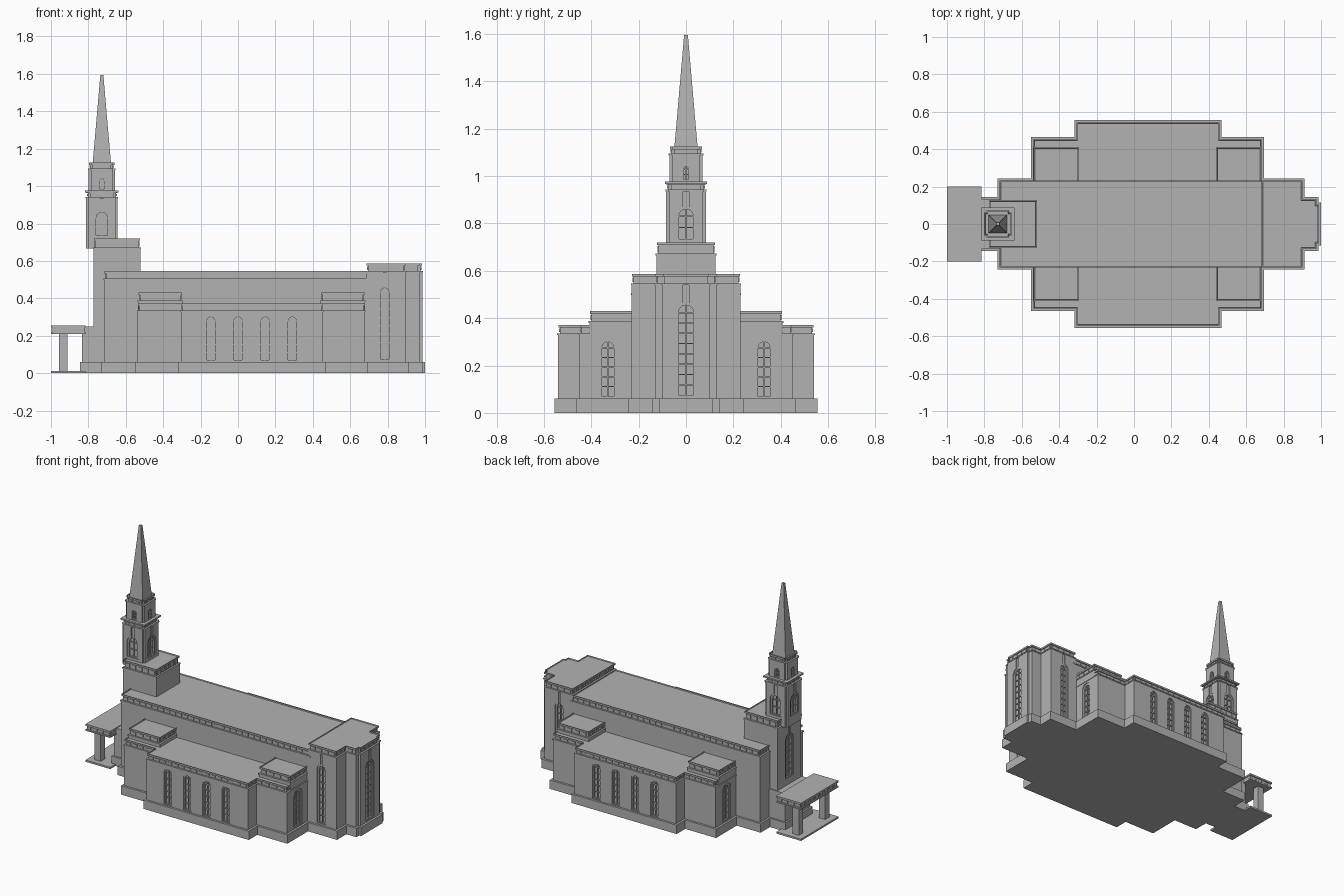
import bpy, bmesh, math
from mathutils import Vector

if "Cube" in bpy.data.objects:
    bpy.data.objects.remove(bpy.data.objects["Cube"])

stone = bpy.data.materials.new("grey stone")
stone.use_nodes = True
GREY = (0.45, 0.45, 0.45, 1)
stone.diffuse_color = GREY
stone.node_tree.nodes["Principled BSDF"].inputs["Base Color"].default_value = GREY


# ---- helpers ----
def finish(bm, name):
    bmesh.ops.recalc_face_normals(bm, faces=bm.faces)
    mesh = bpy.data.meshes.new(name)
    bm.to_mesh(mesh)
    bm.free()
    mesh.materials.append(stone)
    obj = bpy.data.objects.new(name, mesh)
    bpy.context.collection.objects.link(obj)
    return obj


def loft(bm, ring, shift):
    """Closed solid from a ring of points swept along a vector."""
    a = [bm.verts.new(p) for p in ring]
    b = [bm.verts.new(Vector(p) + Vector(shift)) for p in ring]
    bm.faces.new(a[::-1])
    top = bm.faces.new(b)
    for i in range(len(a)):
        j = (i + 1) % len(a)
        bm.faces.new((a[i], a[j], b[j], b[i]))
    return top


def prism(bm, poly, z0, z1):
    return loft(bm, [(x, y, z0) for x, y in poly], (0, 0, z1 - z0))


def rect(x0, x1, y0, y1):
    return [(x0, y0), (x1, y0), (x1, y1), (x0, y1)]


def mirror_y(half):
    """Complete a counter-clockwise outline from its -y half."""
    return half + [(x, -y) for x, y in reversed(half)]


def edges(poly):
    for i, p in enumerate(poly):
        a, b = Vector(p), Vector(poly[(i + 1) % len(poly)])
        d = (b - a).normalized()
        yield a, b, d, Vector((d.y, -d.x))


def offset(poly, dist):
    normals = [e[3] for e in edges(poly)]
    return [tuple(Vector(p) + dist * (normals[i - 1] + normals[i])) for i, p in enumerate(poly)]


def box(name, x0, x1, y0, y1, z0, z1):
    bm = bmesh.new()
    prism(bm, rect(x0, x1, y0, y1), z0, z1)
    return finish(bm, name)


def cornice(name, poly, h, depth, step=0.045):
    """Ledge, frieze with square blocks, and a crown with a raised rim."""
    bm = bmesh.new()
    frieze = offset(poly, -0.009)
    prism(bm, offset(poly, 0.003), h - depth - 0.008, h - depth)
    prism(bm, frieze, h - depth, h - 0.01)
    top = prism(bm, offset(poly, -0.002), h - 0.012, h)
    bmesh.ops.inset_region(bm, faces=[top], thickness=0.014)
    bmesh.ops.inset_region(bm, faces=[top], thickness=0.002)
    bmesh.ops.translate(bm, verts=top.verts, vec=(0, 0, -0.008))
    size = step * 0.32
    for a, b, d, n in edges(frieze):
        count = int((b - a).length / step)
        for k in range(count):
            c = a.lerp(b, (k + 0.5) / count)
            ring = [c - d * size - n * 0.002, c + d * size - n * 0.002,
                    c + d * size + n * 0.005, c - d * size + n * 0.005]
            prism(bm, ring, h - depth + 0.005, h - 0.016)
    finish(bm, name + "_cornice")


def tier(name, poly, z0, h, depth=0.04, plinth=False, step=0.045):
    bm = bmesh.new()
    prism(bm, poly, z0, h - depth)
    wall = finish(bm, name + "_wall")
    cornice(name, poly, h, depth, step)
    if plinth:
        bm = bmesh.new()
        prism(bm, offset(poly, 0.014), 0, 0.06)
        finish(bm, name + "_plinth")
    return wall


def carve(wall, ring, shift):
    bm = bmesh.new()
    loft(bm, ring, shift)
    cutter = finish(bm, "cutter")
    cutter.hide_render = True
    mod = wall.modifiers.new("recess", "BOOLEAN")
    mod.operation, mod.solver, mod.object = "DIFFERENCE", "EXACT", cutter
    bpy.context.view_layer.objects.active = wall
    bpy.ops.object.modifier_apply(modifier=mod.name)
    bpy.data.objects.remove(cutter)


def window(wall, x, y, n, z0, z1, half, slot=None, border=0.012):
    """Arched two-step recess with glazing bars and an optional slot above."""
    n = Vector((*n, 0))
    t = Vector((-n.y, n.x, 0))
    o = Vector((x, y, 0))

    def at(u, z, d):
        return o + t * u + n * d + Vector((0, 0, z))

    def arch(w, bottom, top, d):
        arc = [(w * math.cos(math.pi * k / 10), top - w + w * math.sin(math.pi * k / 10))
               for k in range(11)]
        return [at(u, z, -d) for u, z in [(-w, bottom), (w, bottom)] + arc]

    if slot:
        s = min(half * 0.4, 0.012)
        carve(wall, [at(u, z, -0.007) for u, z in
                     ((-s, z1 - 0.01), (s, z1 - 0.01), (s, slot), (-s, slot))], n * 0.04)
    carve(wall, arch(half + border, z0 - 0.005, z1 + border, 0.005), n * 0.04)
    carve(wall, arch(half, z0, z1, 0.016), n * 0.04)
    bm = bmesh.new()
    bar = 0.0025

    def strip(u0, u1, za, zb):
        loft(bm, [at(u0, za, -0.018), at(u1, za, -0.018), at(u1, zb, -0.018), at(u0, zb, -0.018)],
             n * 0.009)

    strip(-bar, bar, z0, z1)
    rows = max(2, round((z1 - half - z0) / 0.045))
    for k in range(1, rows + 1):
        z = z0 + (z1 - half - z0) * k / rows
        strip(-half, half, z - bar, z + bar)
    finish(bm, "window_bars")


# ---- main hall ----
tier("hall", rect(-0.715, 0.70, -0.23, 0.23), 0, 0.545, plinth=True)

# ---- side wings with lower corner pavilions ----
wing = mirror_y([(-0.536, -0.45), (-0.305, -0.45), (-0.305, -0.541), (0.455, -0.541),
                 (0.455, -0.45), (0.68, -0.45)][::1])
wings = tier("wings", wing, 0, 0.372, 0.036, plinth=True)
for side in (-1, 1):
    for x in (-0.145, 0, 0.145, 0.29):
        window(wings, x, side * 0.541, (0, side), 0.07, 0.30, 0.022, border=0.008)
    for x, n in ((0.68, 1), (-0.536, -1)):
        window(wings, x, side * 0.33, (n, 0), 0.07, 0.30, 0.025, border=0.016)
    for x0, x1 in ((-0.534, -0.297), (0.442, 0.678)):
        y0, y1 = sorted((side * 0.2, side * 0.408))
        tier("pavilion_attic", rect(x0, x1, y0, y1), 0.32, 0.43, 0.042)

# ---- tall end block with projecting bay ----
end = mirror_y([(0.685, -0.23), (0.897, -0.23), (0.897, -0.13), (0.972, -0.13),
                (0.972, -0.10), (0.986, -0.10)])
end_wall = tier("end_block", end, 0, 0.587, 0.04, plinth=True)
window(end_wall, 0.986, 0, (1, 0), 0.075, 0.455, 0.032, slot=0.54)
for side in (-1, 1):
    window(end_wall, 0.785, side * 0.23, (0, side), 0.075, 0.455, 0.022, slot=0.54)

# ---- tower base and entrance vestibule ----
base = tier("tower_base", rect(-0.773, -0.522, -0.125, 0.125), 0, 0.72, 0.048)
window(base, -0.773, 0, (-1, 0), 0.30, 0.58, 0.03, slot=0.64)
box("vestibule", -0.833, -0.70, -0.133, 0.133, 0, 0.25)
box("vestibule_plinth", -0.845, -0.70, -0.145, 0.145, 0, 0.06)


# ---- tower ----
TX = -0.728


def notched(half, cut):
    i = half - cut
    quarter = [(i, -half), (i, -i), (half, -i)]
    poly = []
    for k in range(4):
        for x, y in quarter:
            for _ in range(k):
                x, y = -y, x
            poly.append((TX + x, y))
    return poly


shaft = tier("tower_shaft", notched(0.084, 0.012), 0.667, 0.975, 0.032, step=0.036)
belfry = tier("tower_belfry", notched(0.07, 0.012), 0.96, 1.125, 0.03, step=0.033)
box("shaft_ledge", TX - 0.089, TX + 0.089, -0.089, 0.089, 0.967, 0.977)
for n in ((1, 0), (0, 1), (-1, 0), (0, -1)):
    window(shaft, TX + n[0] * 0.084, n[1] * 0.084, n, 0.735, 0.86, 0.03, slot=0.935)
    window(belfry, TX + n[0] * 0.07, n[1] * 0.07, n, 0.985, 1.04, 0.011, border=0.005)

# ---- spire ----
bpy.ops.mesh.primitive_cone_add(vertices=4, radius1=0.05 * math.sqrt(2), radius2=0.008 * math.sqrt(2),
                                depth=0.485, location=(TX, 0, 1.3525), rotation=(0, 0, math.pi / 4))
spire = bpy.context.object
spire.name = "spire"
spire.data.materials.append(stone)

# ---- entrance canopy ----
canopy = rect(-1, -0.815, -0.2, 0.2)
box("canopy_floor", -1, -0.815, -0.2, 0.2, 0, 0.012)
box("canopy_roof", -1, -0.815, -0.2, 0.2, 0.243, 0.255)
box("canopy_ceiling", -1, -0.815, -0.2, 0.2, 0.21, 0.219)
box("canopy_frieze", -0.992, -0.82, -0.192, 0.192, 0.215, 0.245)
bm = bmesh.new()
for a, b, d, n in edges(canopy):
    count = int((b - a).length / 0.045)
    for k in range(count):
        c = a.lerp(b, (k + 0.5) / count) - n * 0.003
        prism(bm, [c - d * 0.014 - n * 0.008, c + d * 0.014 - n * 0.008,
                   c + d * 0.014, c - d * 0.014], 0.222, 0.24)
finish(bm, "canopy_blocks")
for side in (-1, 1):
    y = side * 0.14
    box("canopy_post", -0.957, -0.912, y - 0.023, y + 0.023, 0.01, 0.213)
